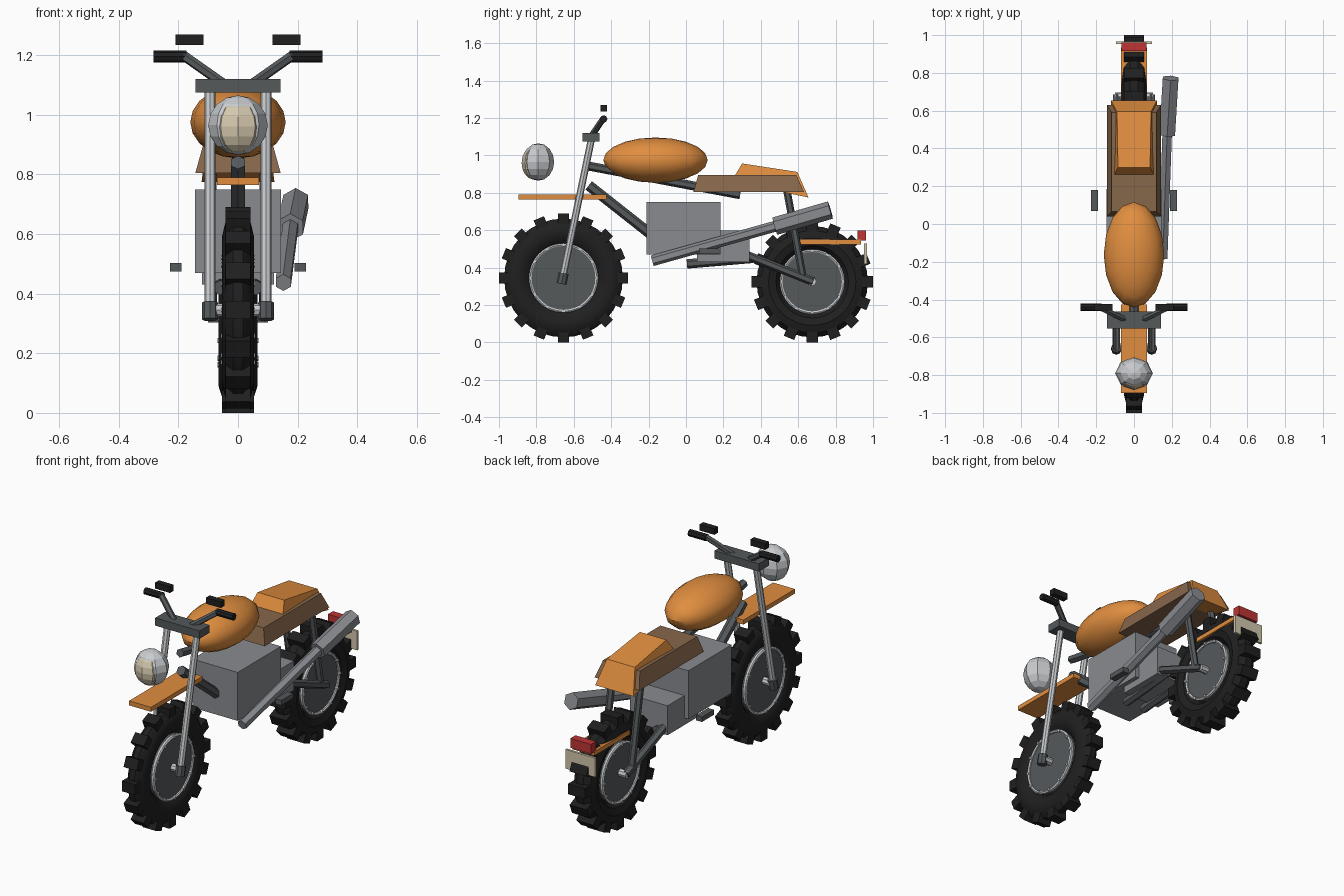
import bpy, bmesh, math
from mathutils import Vector, Matrix

if "Cube" in bpy.data.objects:
    bpy.data.objects.remove(bpy.data.objects["Cube"])


def material(name, r, g, b):
    m = bpy.data.materials.new(name)
    m.use_nodes = True
    m.diffuse_color = (r, g, b, 1)
    m.node_tree.nodes["Principled BSDF"].inputs["Base Color"].default_value = (r, g, b, 1)
    return m


ORANGE = material("orange paint", 0.75, 0.27, 0.05)
BROWN = material("brown leather", 0.24, 0.135, 0.07)
GREY = material("engine grey", 0.25, 0.26, 0.28)
DARK = material("dark metal", 0.09, 0.10, 0.105)
CHROME = material("light chrome", 0.58, 0.60, 0.62)
BLACK = material("black rubber", 0.014, 0.014, 0.014)
CREAM = material("cream", 0.66, 0.58, 0.42)
RED = material("red lamp", 0.52, 0.035, 0.035)


def finish(name, bm, mat, smooth=False):
    bmesh.ops.recalc_face_normals(bm, faces=bm.faces)
    me = bpy.data.meshes.new(name)
    bm.to_mesh(me)
    bm.free()
    me.materials.append(mat)
    ob = bpy.data.objects.new(name, me)
    bpy.context.collection.objects.link(ob)
    if smooth:
        bpy.ops.object.select_all(action='DESELECT')
        bpy.context.view_layer.objects.active = ob
        ob.select_set(True)
        bpy.ops.object.shade_smooth_by_angle(angle=math.radians(35))
    return ob


def box(name, mat, x, y, z):
    """Box from (min, max) ranges."""
    bm = bmesh.new()
    size = [r[1] - r[0] for r in (x, y, z)]
    mid = [(r[1] + r[0]) / 2 for r in (x, y, z)]
    bmesh.ops.create_cube(bm, size=1, matrix=Matrix.Translation(mid) @ Matrix.Diagonal((*size, 1)))
    return finish(name, bm, mat)


def add_rod(bm, a, b, r, sides):
    a, b = Vector(a), Vector(b)
    turn = (b - a).to_track_quat('Z', 'Y').to_matrix().to_4x4()
    bmesh.ops.create_cone(bm, cap_ends=True, segments=sides, radius1=r, radius2=r,
                          depth=(b - a).length, matrix=Matrix.Translation((a + b) / 2) @ turn)


def rod(name, mat, a, b, r, sides=6):
    bm = bmesh.new()
    add_rod(bm, a, b, r, sides)
    return finish(name, bm, mat)


def ball(name, mat, centre, radii, seg, rings, smooth=False):
    bm = bmesh.new()
    bmesh.ops.create_uvsphere(bm, u_segments=seg, v_segments=rings, radius=1,
                              matrix=Matrix.Translation(centre) @ Matrix.Diagonal((*radii, 1)))
    return finish(name, bm, mat, smooth)


def loft(name, mat, outline):
    """Side profile of (y, z, half width) points, bridged across the middle."""
    bm = bmesh.new()
    sides = [[bm.verts.new((s * w, y, z)) for y, z, w in outline] for s in (-1, 1)]
    for side in sides:
        bm.faces.new(side)
    n = len(outline)
    for i in range(n):
        j = (i + 1) % n
        bm.faces.new((sides[0][i], sides[0][j], sides[1][j], sides[1][i]))
    return finish(name, bm, mat)


def add_ring(bm, centre, x, major, minor, width, seg, sides):
    """Ring around the x axis with an oval cross-section."""
    loops = []
    for i in range(seg):
        a = math.tau * i / seg
        loop = []
        for k in range(sides):
            t = math.tau * (k + 0.5) / sides
            r = major + minor * math.cos(t)
            loop.append(bm.verts.new((x + width * math.sin(t), centre[0] + r * math.cos(a),
                                      centre[1] + r * math.sin(a))))
        loops.append(loop)
    for i in range(seg):
        p, q = loops[i], loops[(i + 1) % seg]
        for k in range(sides):
            m = (k + 1) % sides
            bm.faces.new((p[k], p[m], q[m], q[k]))


def wheel(name, y, radius, half, knob_half, inner):
    c = (y, radius)
    tread = radius - 0.028
    # tyre
    bm = bmesh.new()
    minor = (tread - inner) / 2
    add_ring(bm, c, 0, inner + minor, minor * 1.06, half * 1.06, 32, 10)
    finish(name + "_tyre", bm, BLACK, True)
    # tread knobs
    bm = bmesh.new()
    for i in range(16):
        m = (Matrix.Translation((0, *c)) @ Matrix.Rotation(math.tau * i / 16, 4, 'X')
             @ Matrix.Translation((0, 0, radius - 0.03)) @ Matrix.Diagonal((knob_half * 2, 0.06, 0.06, 1)))
        bmesh.ops.create_cube(bm, size=1, matrix=m)
    finish(name + "_tread_knobs", bm, BLACK)
    # wheel disc
    rod(name + "_disc", DARK, (-half * 0.85, *c), (half * 0.85, *c), inner, 32)
    # rim rings with bolts
    bm = bmesh.new()
    for s in (-1, 1):
        x = s * half * 0.88
        add_ring(bm, c, x, inner - 0.004, 0.009, 0.01, 32, 6)
        for i in range(12):
            a = math.tau * i / 12
            p = (y + (inner - 0.006) * math.cos(a), radius + (inner - 0.006) * math.sin(a))
            add_rod(bm, (x, *p), (s * (half + 0.007), *p), 0.009, 6)
    finish(name + "_rims", bm, CHROME)
    rod(name + "_axle", CHROME, (-0.1, *c), (0.1, *c), 0.022, 8)


wheel("front_wheel", -0.655, 0.345, 0.05, 0.042, 0.182)
wheel("rear_wheel", 0.675, 0.325, 0.062, 0.054, 0.17)

# paired parts
for s, side in ((1, "left"), (-1, "right")):
    rod(side + "_fork", CHROME, (s * 0.094, -0.66, 0.345), (s * 0.094, -0.505, 1.09), 0.019, 8)
    rod(side + "_fork_foot", DARK, (s * 0.094, -0.666, 0.313), (s * 0.094, -0.654, 0.37), 0.027, 8)
    rod(side + "_handlebar", DARK, (s * 0.05, -0.505, 1.105), (s * 0.185, -0.44, 1.2), 0.017)
    rod(side + "_grip", BLACK, (s * 0.173, -0.44, 1.195), (s * 0.284, -0.44, 1.195), 0.02, 8)
    box(side + "_mirror", BLACK, sorted((s * 0.115, s * 0.21)), (-0.457, -0.423), (1.234, 1.269))
    rod(side + "_swingarm", DARK, (s * 0.09, 0.33, 0.465), (s * 0.09, 0.68, 0.325), 0.023)
    rod(side + "_shock", DARK, (s * 0.09, 0.54, 0.81), (s * 0.09, 0.625, 0.35), 0.02)
    rod(side + "_lower_rail", DARK, (s * 0.06, 0.005, 0.42), (s * 0.06, 0.36, 0.45), 0.025)
    box(side + "_footpeg", DARK, sorted((s * 0.19, s * 0.228)), (0.07, 0.18), (0.474, 0.503))

# steering and lamp
box("fork_clamp", DARK, (-0.142, 0.142), (-0.553, -0.463), (1.075, 1.12))
ball("headlight_shell", CHROME, (0, -0.79, 0.965), (0.1, 0.085, 0.1), 8, 8)
ball("headlight_lens", CREAM, (0, -0.815, 0.96), (0.082, 0.064, 0.088), 8, 8)

# frame and engine
rod("backbone", DARK, (0, -0.53, 0.945), (0, 0.29, 0.79), 0.024)
rod("down_tube", DARK, (0, -0.52, 0.84), (0, -0.19, 0.58), 0.028)
box("engine", GREY, (-0.145, 0.145), (-0.21, 0.185), (0.47, 0.75))
box("gearbox", GREY, (-0.12, 0.12), (0.06, 0.34), (0.43, 0.6))

# exhaust
rod("exhaust_pipe", GREY, (0.152, -0.18, 0.437), (0.176, 0.49, 0.625), 0.029)
rod("muffler", GREY, (0.176, 0.475, 0.622), (0.194, 0.772, 0.708), 0.048)

# bodywork
ball("fuel_tank", ORANGE, (0, -0.163, 0.975), (0.16, 0.279, 0.121), 16, 10, True)
loft("seat", BROWN, [(0.04, 0.805, 0.143), (0.065, 0.895, 0.118), (0.59, 0.895, 0.118), (0.63, 0.805, 0.143)])
loft("tail_hump", ORANGE, [(0.26, 0.89, 0.105), (0.30, 0.957, 0.085), (0.595, 0.912, 0.09),
                           (0.655, 0.775, 0.122), (0.49, 0.81, 0.118)])
box("front_fender", ORANGE, (-0.07, 0.07), (-0.895, -0.425), (0.764, 0.79))
box("rear_fender", ORANGE, (-0.07, 0.07), (0.61, 0.935), (0.525, 0.55))
box("tail_light", RED, (-0.066, 0.066), (0.916, 0.962), (0.545, 0.6))
box("rear_plate", CREAM, (-0.095, 0.095), (0.953, 0.967), (0.42, 0.53))
